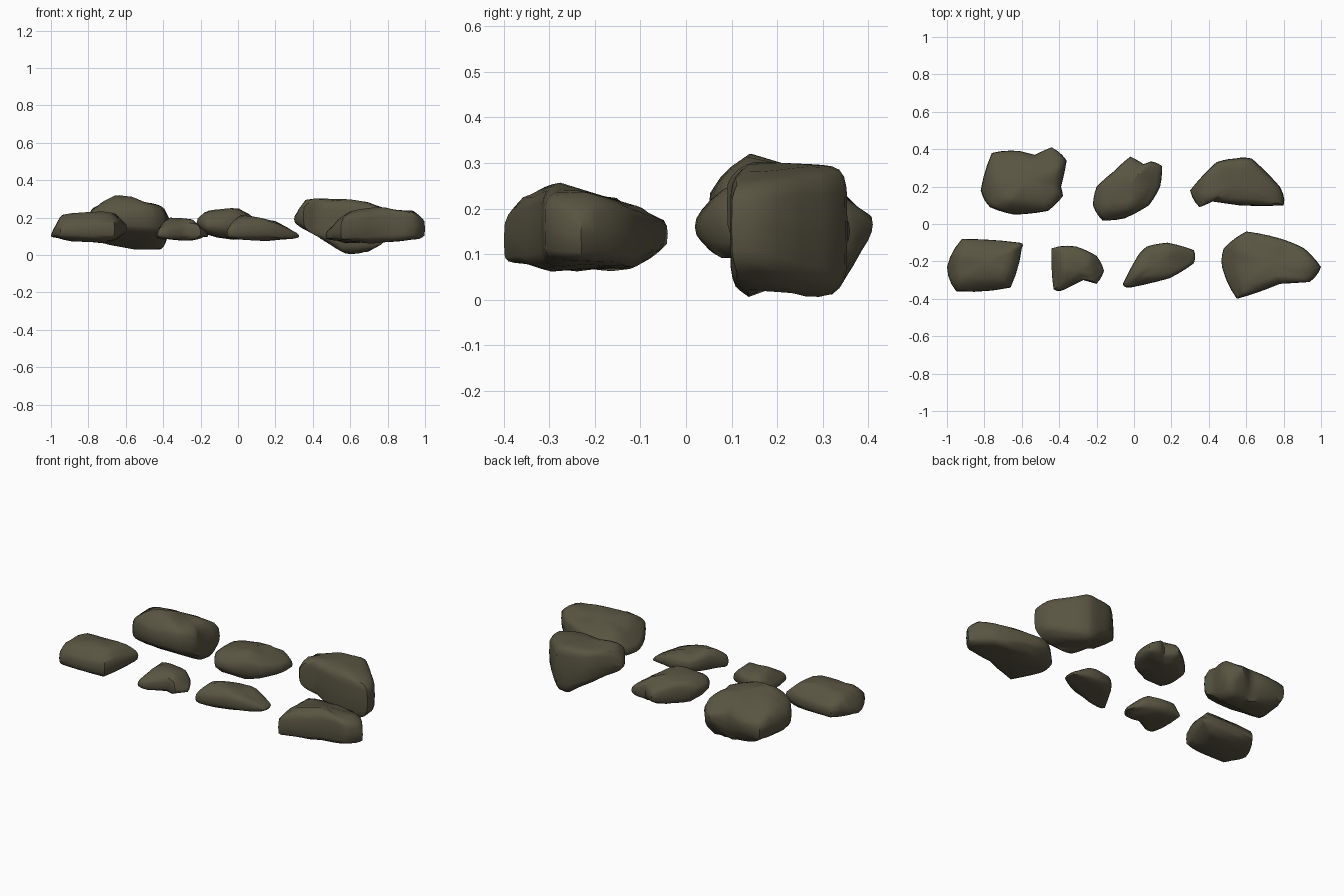
import bpy
import bmesh
from math import sin, cos, pi, copysign
from mathutils import Vector, noise

default_cube = bpy.data.objects.get("Cube")
if default_cube:
    bpy.data.objects.remove(default_cube, do_unlink=True)

STONE_COLOUR = (0.10, 0.09, 0.055, 1.0)
stone = bpy.data.materials.new("olive_brown_stone")
stone.use_nodes = True
stone.diffuse_color = STONE_COLOUR
shader = stone.node_tree.nodes["Principled BSDF"]
shader.inputs["Base Color"].default_value = STONE_COLOUR
shader.inputs["Roughness"].default_value = 0.9

STEPS = 3      # samples along each outline edge
LAYERS = 12    # bands from the underside to the crown


def rounded_outline(points):
    """Closed curve through the points, softened between them."""
    count = len(points)
    result = []
    for i in range(count):
        before, start, end, after = (Vector(points[(i + k) % count]) for k in (-1, 0, 1, 2))
        for step in range(STEPS):
            t = step / STEPS
            bulge = (start + end - before - after) * t * (1 - t) * 0.12
            result.append(start.lerp(end, t) + bulge)
    return result


def heights_at(profile, place):
    """Underside and crown height at one place along a profile."""
    if place <= profile[0][0]:
        return profile[0][1:]
    for (a, low_a, high_a), (b, low_b, high_b) in zip(profile, profile[1:]):
        if place <= b:
            t = (place - a) / (b - a)
            return low_a + (low_b - low_a) * t, high_a + (high_b - high_a) * t
    return profile[-1][1:]


def rock(name, outline, long_profile, cross_profile, blockiness=0.5, lumps=0.01):
    """Stone bounded by a plan outline and (place, low, high) profiles along x and y."""
    plan = rounded_outline(outline)
    centre = sum(plan, Vector((0, 0))) / len(plan)

    def add_vert(bm, flat, lift):
        low_x, high_x = heights_at(long_profile, flat.x)
        low_y, high_y = heights_at(cross_profile, flat.y)
        low, high = max(low_x, low_y), min(high_x, high_y)
        z = (low + high) / 2 + (high - low) / 2 * lift
        z += lumps * lift * noise.noise(Vector((flat.x, flat.y, lift)) * 9)
        return bm.verts.new((flat.x, flat.y, z))

    bm = bmesh.new()
    rings = []
    for layer in range(1, LAYERS):
        angle = pi * (layer / LAYERS - 0.5)
        spread = cos(angle) ** blockiness
        lift = copysign(abs(sin(angle)) ** blockiness, angle)
        rings.append([add_vert(bm, centre.lerp(p, spread), lift) for p in plan])
    count = len(plan)
    for lower, upper in zip(rings, rings[1:]):
        for i in range(count):
            j = (i + 1) % count
            bm.faces.new((lower[i], lower[j], upper[j], upper[i]))
    # Close the underside and the crown
    for ring, lift in ((rings[0], -1), (rings[-1], 1)):
        tip = add_vert(bm, centre, lift)
        for i in range(count):
            bm.faces.new((ring[i], ring[(i + 1) % count], tip))
    bmesh.ops.recalc_face_normals(bm, faces=bm.faces)

    mesh = bpy.data.meshes.new(name)
    bm.to_mesh(mesh)
    bm.free()
    mesh.materials.append(stone)
    obj = bpy.data.objects.new(name, mesh)
    bpy.context.collection.objects.link(obj)
    bpy.ops.object.select_all(action="DESELECT")
    obj.select_set(True)
    bpy.context.view_layer.objects.active = obj
    bpy.ops.object.shade_smooth_by_angle(angle=0.8)


# Back row
rock("back_right_boulder",
     [(-.82, .18), (-.76, .38), (-.61, .39), (-.53, .37), (-.44, .41), (-.36, .34),
      (-.39, .2), (-.38, .15), (-.46, .07), (-.64, .05), (-.77, .09)],
     [(-.82, .12, .2), (-.78, .08, .26), (-.62, .04, .34), (-.5, .02, .28),
      (-.4, .02, .27), (-.36, .12, .2)],
     [(.05, .13, .26), (.16, .08, .34), (.24, .03, .29), (.34, .03, .24), (.41, .14, .19)],
     0.43)
rock("back_middle_rock",
     [(-.22, .1), (-.2, .2), (-.11, .28), (-.02, .36), (.05, .32), (.09, .335), (.15, .31),
      (.14, .2), (.08, .1), (-.05, .03), (-.17, .02)],
     [(-.22, .14, .21), (-.17, .1, .24), (0, .08, .25), (.15, .1, .17)],
     [(.02, .12, .2), (.08, .08, .25), (.26, .08, .24), (.36, .11, .19)], 0.55)
rock("back_left_boulder",
     [(.3, .18), (.44, .33), (.54, .35), (.63, .35), (.78, .2), (.8, .1), (.56, .1),
      (.42, .12), (.35, .09)],
     [(.3, .17, .21), (.36, .13, .3), (.47, .07, .3), (.58, 0, .3),
      (.7, .02, .285), (.76, .04, .27), (.8, .07, .25)],
     [(.09, .02, .28), (.15, 0, .3), (.34, .01, .3)], 0.36)

# Front row
rock("front_right_block",
     [(-1, -.23), (-.92, -.08), (-.61, -.1), (-.6, -.13), (-.66, -.34), (-.95, -.36)],
     [(-1, .085, .12), (-.95, .08, .22), (-.68, .06, .24), (-.6, .11, .18)],
     [(-.36, .08, .18), (-.28, .06, .24), (-.15, .07, .22), (-.08, .09, .17)], 0.5)
rock("front_right_pebble",
     [(-.44, -.13), (-.31, -.12), (-.2, -.17), (-.16, -.25), (-.2, -.32),
      (-.27, -.3), (-.37, -.35), (-.43, -.35)],
     [(-.44, .08, .13), (-.38, .08, .2), (-.25, .08, .2), (-.16, .09, .12)],
     [(-.35, .08, .15), (-.25, .08, .2), (-.12, .09, .18)], 0.6)
rock("front_middle_sliver",
     [(-.06, -.32), (.02, -.17), (.07, -.12), (.18, -.1), (.32, -.14),
      (.32, -.21), (.19, -.29), (-.02, -.34)],
     [(-.06, .08, .15), (0, .08, .22), (.1, .08, .2), (.2, .08, .18), (.32, .08, .12)],
     [(-.34, .08, .17), (-.25, .08, .22), (-.1, .09, .17)], 0.55)
rock("front_left_boulder",
     [(.47, -.23), (.48, -.13), (.6, -.04), (.79, -.08), (.91, -.13), (1, -.23),
      (.94, -.31), (.78, -.32), (.55, -.4)],
     [(.47, .08, .13), (.55, .07, .2), (.64, .06, .25), (.76, .07, .255),
      (.94, .08, .24), (1, .08, .2)],
     [(-.41, .07, .18), (-.36, .07, .23), (-.28, .06, .255), (-.12, .07, .21),
      (-.04, .11, .18)], 0.37)
